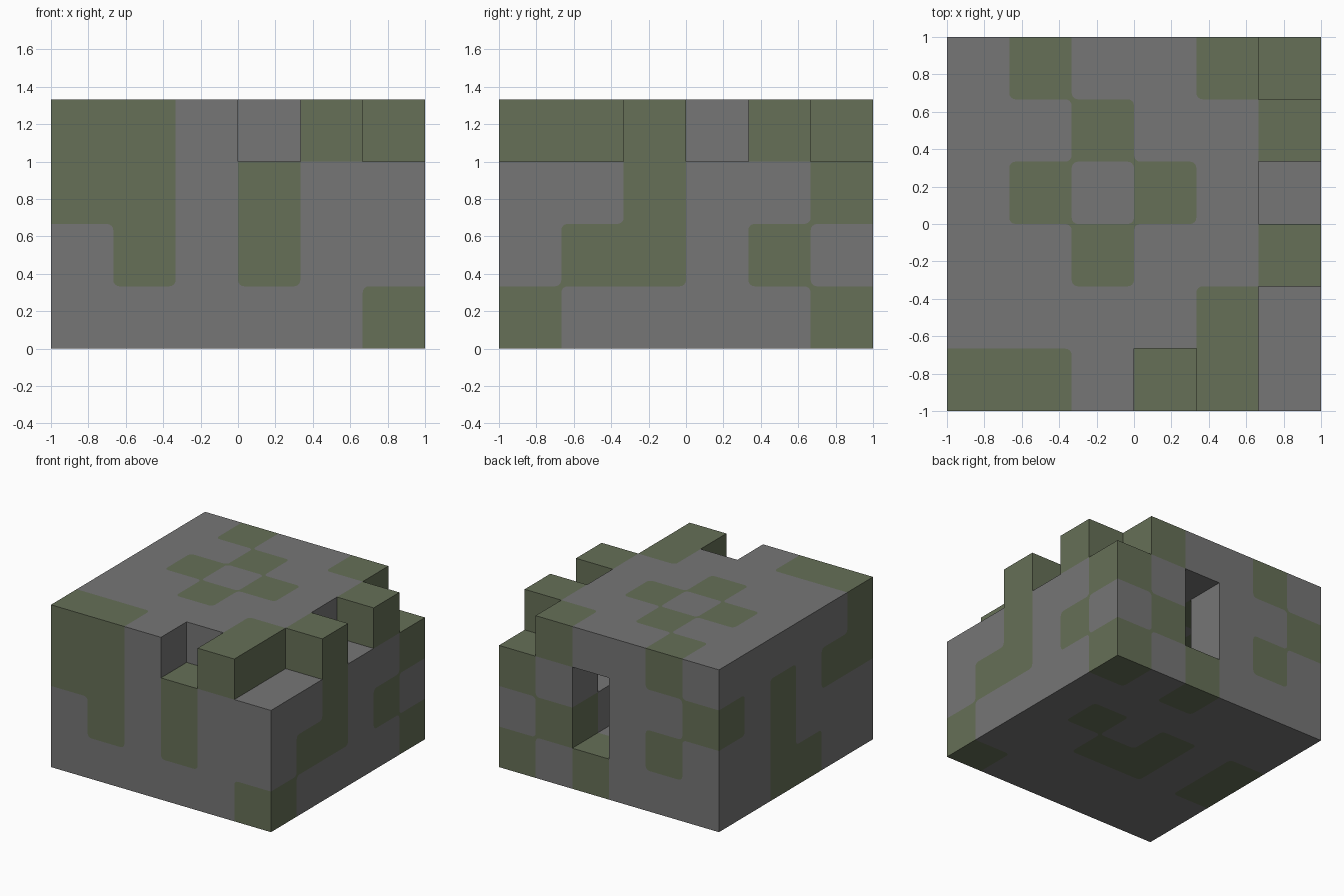
import bpy, bmesh, math
from mathutils import Vector

if "Cube" in bpy.data.objects:
    bpy.data.objects.remove(bpy.data.objects["Cube"])

CELL = 1 / 3      # block size
ROUND = 0.1       # patch corner radius, in blocks
STEPS = 4         # segments per rounded corner

# Block layers from the ground up; rows run back to front, columns along +x
# '.' stone, 'm' mossy stone, ' ' empty
LAYERS = [
    ["...m.m",
     "......",
     "m.m.m.",
     "m.mm..",
     "......",
     ".....m"],
    [".m. m.",
     ".   .m",
     "m    .",
     ".    m",
     ".    m",
     ".m.m.."],
    ["m.. .m",
     ".    .",
     "m    .",
     ".    m",
     "m    .",
     "mm.m.."],
    [".m..m ",
     "..m..m",
     ".m.m. ",
     "..m..m",
     "....m ",
     "mm. m "],
]
blocks = {(x, 5 - row, z): mark
          for z, layer in enumerate(LAYERS)
          for row, line in enumerate(layer)
          for x, mark in enumerate(line) if mark != " "}


def material(name, color):
    mat = bpy.data.materials.new(name)
    mat.use_nodes = True
    mat.diffuse_color = (*color, 1)
    mat.node_tree.nodes["Principled BSDF"].inputs["Base Color"].default_value = (*color, 1)
    return mat


MATERIALS = [material("grey stone", (0.18, 0.18, 0.18)),
             material("mossy stone", (0.133, 0.16, 0.095))]


def shifted(cell, *moves):
    out = list(cell)
    for axis, amount in moves:
        out[axis] += amount
    return tuple(out)


def surface_mark(cell, axis, sign):
    """Kind of block showing at this face, or None if the face is not exposed."""
    if shifted(cell, (axis, sign)) in blocks:
        return None
    return blocks.get(cell)


def corner_flips(cell, axis, sign, u, v, du, dv):
    """True where the corner takes the other colour, rounding the moss patch."""
    own = blocks[cell]
    side_a = surface_mark(shifted(cell, (u, du)), axis, sign)
    side_b = surface_mark(shifted(cell, (v, dv)), axis, sign)
    diagonal = surface_mark(shifted(cell, (u, du), (v, dv)), axis, sign)
    if None in (side_a, side_b, diagonal):
        return False
    if own == "m":
        return side_a == side_b == diagonal == "."
    return side_a == side_b == "m"


def add_block_face(bm, cell, axis, sign):
    u, v = (axis + 1) % 3, (axis + 2) % 3
    kind = int(blocks[cell] == "m")

    def polygon(points, index):
        verts = []
        for pu, pv in points:
            p = Vector(cell)
            p[u] += pu
            p[v] += pv
            p[axis] += (sign + 1) / 2
            verts.append(bm.verts.new((p - Vector((3, 3, 0))) * CELL))
        if sign < 0:
            verts.reverse()
        bm.faces.new(verts).material_index = index

    outline = []
    for n, (cu, cv) in enumerate([(0, 0), (1, 0), (1, 1), (0, 1)]):
        du, dv = 2 * cu - 1, 2 * cv - 1
        if not corner_flips(cell, axis, sign, u, v, du, dv):
            outline.append((cu, cv))
            continue
        arc = []
        for s in range(STEPS + 1):
            t = math.pi + (n + s / STEPS) * math.pi / 2
            arc.append((cu - du * ROUND + ROUND * math.cos(t),
                        cv - dv * ROUND + ROUND * math.sin(t)))
        outline += arc
        polygon([(cu, cv)] + arc[::-1], 1 - kind)
    polygon(outline, kind)


def build_part(name, belongs):
    bm = bmesh.new()
    for cell in blocks:
        if belongs(cell):
            for axis in range(3):
                for sign in (-1, 1):
                    if surface_mark(cell, axis, sign):
                        add_block_face(bm, cell, axis, sign)
    bmesh.ops.remove_doubles(bm, verts=bm.verts, dist=0.0001)
    mesh = bpy.data.meshes.new(name)
    bm.to_mesh(mesh)
    bm.free()
    for mat in MATERIALS:
        mesh.materials.append(mat)
    bpy.context.collection.objects.link(bpy.data.objects.new(name, mesh))


INNER_BLOCK = (4, 4, 1)

# Floor slab, hollow walls with a back doorway, broken roof, block by the door
build_part("floor", lambda c: c[2] == 0)
build_part("walls", lambda c: c[2] in (1, 2) and c != INNER_BLOCK)
build_part("roof", lambda c: c[2] == 3)
build_part("inner_block", lambda c: c == INNER_BLOCK)
